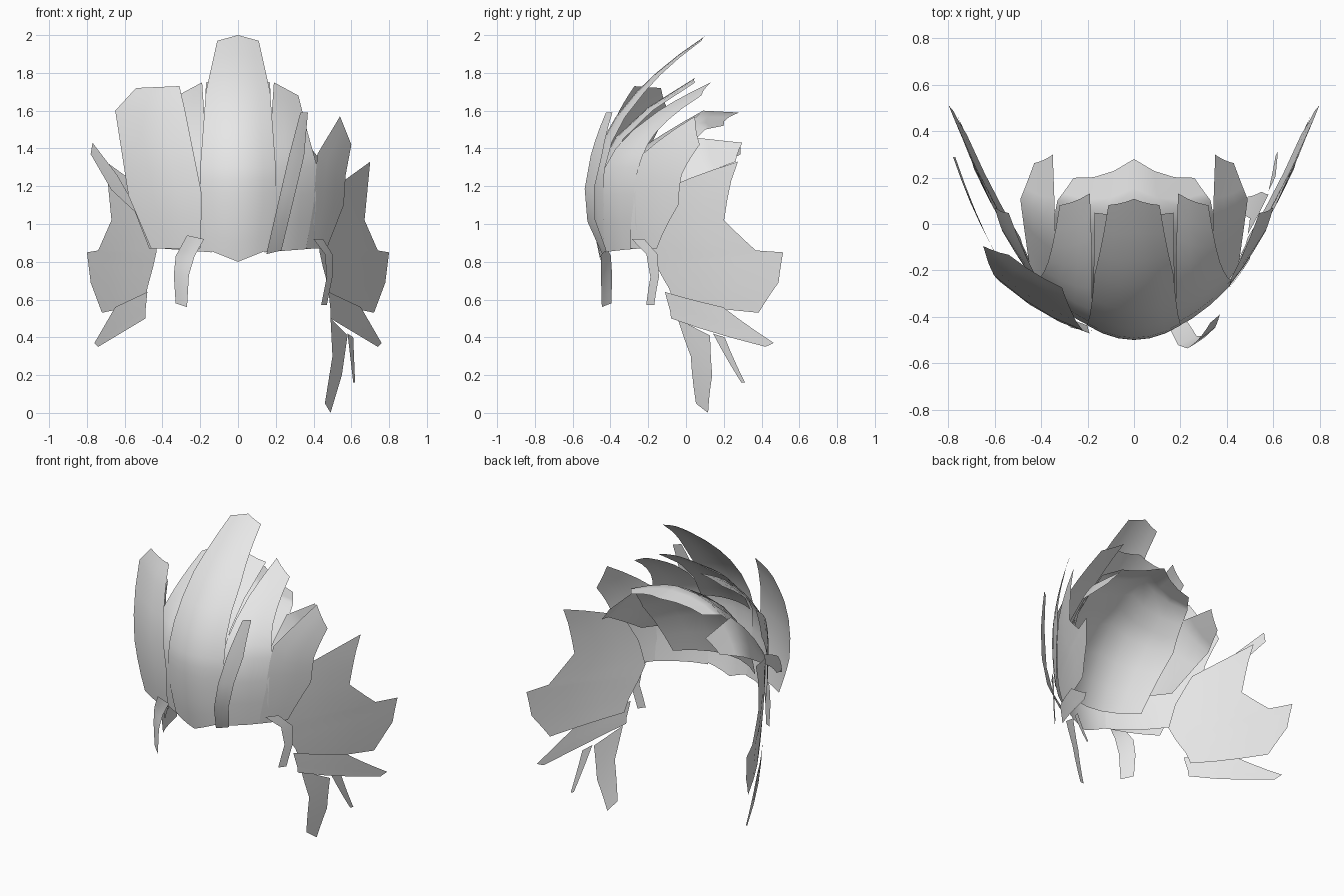
import bpy
import bmesh
from mathutils import Vector

default_cube = bpy.data.objects.get("Cube")
if default_cube:
    bpy.data.objects.remove(default_cube, do_unlink=True)

# One pale grey for all the hair
hair_grey = bpy.data.materials.new("pale_grey_hair")
hair_grey.use_nodes = True
hair_colour = (.8, .8, .8, 1)
hair_grey.diffuse_color = hair_colour
hair_grey.node_tree.nodes["Principled BSDF"].inputs["Base Color"].default_value = hair_colour

HEAD_CENTRE = Vector((0, .1, .9))
FOREHEAD = -.5   # depth of the hairline at the middle
BROW = 1.2       # height where the hair stands upright
STEPS = 3        # divisions between neighbouring rows, and across a card


def scalp_depth(x, z, curve, lean, droop):
    """Wrap around the head sideways; lean back above the brow and below it."""
    bend = lean if z > BROW else droop
    return FOREHEAD + curve * x ** 2 + bend * (z - BROW) ** 2


def hair_card(name, *rows, mirrored=False, push=0, sweep=(0, 0), curve=1.55, lean=.92, droop=.3):
    """Loft a thin card over the scalp, from its tip down to its root.

    A row holds its two end x values, then one shared z or two end z values.
    Push shifts the whole card in depth; sweep pulls its tip backwards, by
    one amount at each end of the tip row.
    """
    ends = [(Vector((row[0], row[2])), Vector((row[1], row[-1]))) for row in rows]
    last = (len(rows) - 1) * STEPS
    mesh = bpy.data.meshes.new(name)
    bm = bmesh.new()
    grid = []
    for step in range(last + 1):
        index = min(step // STEPS, len(rows) - 2)
        blend = step / STEPS - index
        start, end = (a.lerp(b, blend) for a, b in zip(ends[index], ends[index + 1]))
        line = []
        for column in range(STEPS + 1):
            across = column / STEPS
            x, z = start.lerp(end, across)
            pull = sweep[0] + (sweep[1] - sweep[0]) * across
            y = scalp_depth(x, z, curve, lean, droop) + push + pull * (1 - step / last)
            line.append(bm.verts.new((x, y, z)))
        grid.append(line)
    for upper, lower in zip(grid, grid[1:]):
        for i in range(STEPS):
            bm.faces.new((upper[i], upper[i + 1], lower[i + 1], lower[i]))

    # Turn the card to face away from the head
    bm.normal_update()
    facing = sum(
        face.normal.dot(face.calc_center_median() - HEAD_CENTRE) * face.calc_area()
        for face in bm.faces
    )
    if facing < 0:
        bmesh.ops.reverse_faces(bm, faces=bm.faces[:])
    bm.to_mesh(mesh)
    bm.free()
    mesh.shade_smooth()
    mesh.materials.append(hair_grey)
    card = bpy.data.objects.new(name, mesh)
    bpy.context.collection.objects.link(card)
    if mirrored:
        mirror = card.modifiers.new("left_right_mirror", "MIRROR")
        mirror.use_axis[0] = True
        mirror.use_clip = True


# Tall centre lock, swept up and back
hair_card(
    "centre_lock",
    (0, .11, 2, 1.97),
    (0, .17, 1.7),
    (0, .2, 1.3),
    (0, .2, 1.1),
    (0, .15, .8, .86),
    mirrored=True, lean=.95,
)

# Shorter lock beneath the centre one
hair_card(
    "centre_under_lock",
    (0, .17, 1.78, 1.75),
    (0, .18, 1.3),
    mirrored=True, lean=1.6, push=.02,
)

# Crown reaching to the back and lining the front from inside
hair_card(
    "crown_lock",
    (0, .26, 1.59, 1.52),
    (0, .33, 1.6, 1.5),
    (0, .37, 1.42, 1.3),
    (0, .3, .95),
    mirrored=True, push=.05, sweep=(.59, .45),
)

# Paired locks beside the centre
hair_card(
    "front_side_lock",
    (.19, .32, 1.75, 1.68),
    (.18, .37, 1.6, 1.48),
    (.18, .42, 1.3),
    (.14, .4, .85, .87),
    mirrored=True, curve=1.3, lean=1.9, push=.01,
)

# Paired locks over the temples
hair_card(
    "temple_lock",
    (.54, .6, 1.57, 1.42),
    (.42, .57, 1.37, 1.26),
    (.4, .56, 1.1),
    (.36, .47, .87),
    mirrored=True, push=-.03,
)

# Paired spikes pointing backwards
hair_card(
    "rear_spike",
    (.35, .43, 1.43, 1.33),
    (.34, .49, 1.46, 1.27),
    (.34, .45, 1.1),
    mirrored=True, sweep=(.56, .46),
)

# Paired flaring wings at the sides
hair_card(
    "side_wing",
    (.52, .7, 1.2, 1.33),
    (.46, .67, 1.02),
    (.43, .74, .86),
    (.45, .8, .77, .85),
    (.48, .78, .66, .69),
    (.49, .72, .58, .53),
    mirrored=True, droop=.18,
)
hair_card(
    "wing_tip",
    (.48, .65, .64, .56),
    (.49, .76, .54, .37),
    (.49, .74, .5, .35),
    mirrored=True, droop=.1,
)

# Broad lock over the right front only
hair_card(
    "right_broad_lock",
    (-.54, -.31, 1.72, 1.73),
    (-.65, -.28, 1.6),
    (-.58, -.19, 1.15),
    (-.46, -.2, .87),
    curve=.75, lean=.55,
)

# Slim loose strips
hair_card(
    "right_slim_strip",
    (-.77, -.78, 1.43, 1.37),
    (-.64, -.67, 1.26, 1.18),
    (-.52, -.53, 1.05),
    push=-.18,
)
hair_card(
    "left_slim_strip",
    (.33, .37, 1.59),
    (.27, .35, 1.36),
    (.15, .23, .84, .86),
    curve=1.2, lean=.3, droop=1, push=-.1,
)

# Small curls falling over the forehead
hair_card(
    "right_forehead_curl",
    (-.27, -.18, .94, .92),
    (-.33, -.23, .83),
    (-.34, -.26, .73),
    (-.33, -.27, .58, .56),
    droop=.15, push=-.12, sweep=(.05, .1),
)
hair_card(
    "left_forehead_curl",
    (.4, .45, .92),
    (.46, .5, .84),
    (.47, .5, .72),
    (.44, .47, .57),
    droop=.2, push=-.09, sweep=(.04, .04),
)

# Long strands hanging on the left
hair_card(
    "left_long_strand",
    (.49, .58, .5, .41),
    (.5, .55, .3, .2),
    (.46, .49, .05, 0),
    droop=.17,
)
hair_card(
    "left_thin_strand",
    (.58, .61, .42, .4),
    (.61, .62, .16),
    droop=.2,
)
